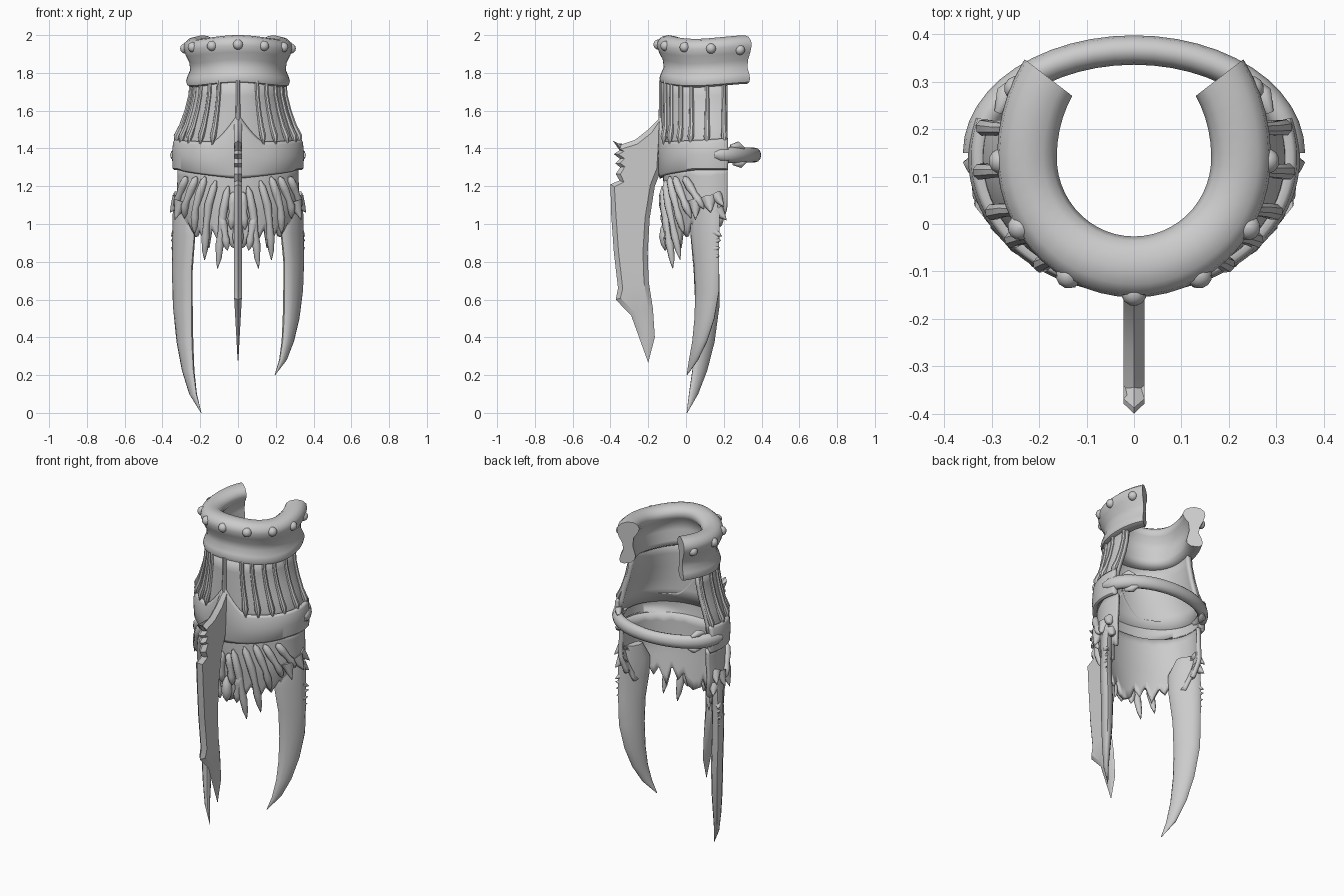
import bpy, bmesh, math
from mathutils import Vector as V

if "Cube" in bpy.data.objects:
    bpy.data.objects.remove(bpy.data.objects["Cube"])

CY = 0.14  # centre of the arm opening in y


def make(name, parts, angle=40, solid=0.0):
    """Join (verts, faces) parts into one smooth-shaded object."""
    vs, fs = [], []
    for v, f in parts:
        o = len(vs)
        vs += v
        fs += [[i + o for i in q] for q in f]
    me = bpy.data.meshes.new(name)
    me.from_pydata(vs, [], fs)
    ob = bpy.data.objects.new(name, me)
    bpy.context.collection.objects.link(ob)
    if solid:
        m = ob.modifiers.new("thickness", 'SOLIDIFY')
        m.thickness, m.offset = solid, -1
    else:
        bm = bmesh.new()
        bm.from_mesh(me)
        bmesh.ops.recalc_face_normals(bm, faces=bm.faces)
        bm.to_mesh(me)
        bm.free()
    bpy.ops.object.select_all(action='DESELECT')
    ob.select_set(True)
    bpy.context.view_layer.objects.active = ob
    bpy.ops.object.shade_smooth_by_angle(angle=math.radians(angle))
    return ob


def loft(rings, closed=True):
    n = len(rings[0])
    vs = [tuple(p) for r in rings for p in r]
    fs = [[j * n + i, j * n + (i + 1) % n, (j + 1) * n + (i + 1) % n, (j + 1) * n + i]
          for j in range(len(rings) - 1) for i in range(n if closed else n - 1)]
    if closed:
        fs += [list(range(n))[::-1], list(range(len(vs) - n, len(vs)))]
    return vs, fs


def oval(c, a, b, n=10):
    return [V(c) + V(a) * math.cos(k * math.tau / n) + V(b) * math.sin(k * math.tau / n) for k in range(n)]


def tube(path, radii, n=8):
    path = [V(p) for p in path]
    rings = []
    for i, p in enumerate(path):
        t = (path[min(i + 1, len(path) - 1)] - path[max(i - 1, 0)]).normalized()
        a = t.cross(V((0.31, 0.94, 0.11))).normalized()
        rings.append(oval(p, a * radii[i], t.cross(a) * radii[i], n))
    return loft(rings)


def around(deg, rx, ry, z):
    """Point on an oval round the arm; 0 degrees is the front."""
    t = math.radians(deg)
    return V((rx * math.sin(t), CY - ry * math.cos(t), z))


def interp(table, x):
    for a, b in zip(table, table[1:]):
        if x <= b[0]:
            f = max(0, (x - a[0]) / (b[0] - a[0]))
            return [p + (q - p) * f for p, q in zip(a[1:], b[1:])]
    return list(table[-1][1:])


def mirror(part):
    return [(-x, y, z) for x, y, z in part[0]], [f[::-1] for f in part[1]]


def both(parts):
    return parts + [mirror(p) for p in parts]


# rolled open collar, its arms drawn out towards the back
PROFILE = [(.163, 1.945), (.172, 1.968), (.192, 1.983), (.228, 1.99), (.262, 1.982), (.284, 1.962), (.289, 1.935), (.278, 1.9),
           (.258, 1.86), (.253, 1.82), (.268, 1.785), (.275, 1.762), (.27, 1.742), (.25, 1.733), (.21, 1.738),
           (.188, 1.755), (.185, 1.78), (.2, 1.84), (.195, 1.89), (.172, 1.92)]
rings = []
for k in range(37):
    d = -127 + 254 * k / 36
    dz = .01 * math.cos(math.radians(d * 8 / 3))
    grow = .05 if abs(d) > 90 else 0
    rings.append([around(d, r, r * 1.02 + grow, z + dz) for r, z in PROFILE])
make("collar", [loft(rings)], 50)

# round studs on the collar
studs = []
for k in range(-4, 5):
    c = around(29.5 * k, .28, .31 if abs(k) == 4 else .286, 1.95 - .007 * abs(k))
    studs.append(tube([c + V((0, 0, .027 * math.cos(i * math.pi / 8))) for i in range(9)],
                      [max(.001, .027 * math.sin(i * math.pi / 8)) for i in range(9)], 12))
make("collar_studs", studs, 60)

# flared sleeve, open at the back
SLEEVE = [(1.37, .325, .27), (1.45, .318, .27), (1.52, .297, .27), (1.6, .27, .27), (1.68, .251, .27), (1.77, .243, .27)]
degs = [-107 + 214 * k / 48 for k in range(49)]
make("sleeve", [loft([[around(d, rx, ry, z) for d in degs] for z, rx, ry in SLEEVE], False)], solid=.025)

# pointed ribs running down the sleeve
ribs = []
for d in (-103, -84, -66, -52, -37, -24, 0, 24, 37, 52, 66, 84, 103):
    pts = []
    for z in (1.76, 1.68, 1.6, 1.52, 1.465, 1.415):
        rx, ry = interp(SLEEVE, z)
        out = .012 if z < 1.5 else .002
        pts.append(around(d, rx + out, ry + out, z))
    ribs.append(tube(pts, [.012, .012, .013, .015, .018, .003], 8))
make("sleeve_ribs", ribs)


# wrist band with a peak and a shallow point in front
def band_row(f, bulge):
    row = []
    for k in range(73):
        d = -107 + 214 * k / 72
        top = 1.435 + .15 * max(0, 1 - abs(d) / 24) ** 1.4 + .02 * (abs(d) / 107) ** 2
        low = 1.24 + .045 * min(1, abs(d) / 70)
        row.append(around(d, .332 + bulge, .277 + bulge * .6, low + (top - low) * f))
    return row


make("wrist_band", [loft([band_row(f, b) for f, b in
                         ((0, .004), (.06, .014), (.5, .018), (.9, .012), (1, .002))], False)], solid=.04)

# clasp bar across the back with small end knots
rings = []
for i in range(25):
    a = math.pi * i / 24
    n = V((.217 * math.cos(a), .33 * math.sin(a), 0)).normalized()
    h = interp([(0, .02), (1, .036), (3, .042), (12, .038)], min(i, 24 - i))[0]
    rings.append(oval((.33 * math.cos(a), .15 + .217 * math.sin(a), 1.365), n * .031, (0, 0, h), 12))
make("back_bar", [loft(rings)])
knots = [tube([(.285, .235, 1.41), (.27, .275, 1.415), (.25, .305, 1.4)], [.01, .022, .008]),
         tube([(.275, .25, 1.32), (.255, .29, 1.318), (.235, .315, 1.33)], [.01, .022, .008])]
make("bar_knots", both(knots), 60)

# ragged hand shell
SHELL = [(.8, .25, .225), (.95, .285, .24), (1.1, .328, .255), (1.2, .322, .26), (1.3, .32, .262)]
EDGE = [(0, .86), (8, .88), (14, .95), (22, .9), (29, .98), (38, .87), (46, .97), (54, .93), (62, 1.01),
        (72, .93), (88, .92), (95, 1.0), (101, .98), (108, 1.08)]
rows = []
for j in range(9):
    row = []
    for k in range(-54, 55):
        lo = interp(EDGE, abs(2 * k))[0]
        z = lo + (1.3 - lo) * j / 8
        rx, ry = interp(SHELL, z)
        row.append(around(2 * k, rx, ry, z))
    rows.append(row)
make("hand_shell", [loft(rows, False)], solid=.025)

# dripping finger-like spikes over the shell: start angle, start z, end angle, end z
drips = []
for d0, z0, d1, z1 in ((4, 1.17, 7, .97), (9, 1.2, 25, .765), (21, 1.23, 43, .81), (32, 1.25, 52, .95),
                       (42, 1.25, 64, 1.03), (56, 1.25, 80, 1.08), (16, 1.05, 12, .86)):
    pts = []
    for f in (0, .08, .3, .55, .7, .88, 1):
        z = z0 + (z1 - z0) * f
        rx, ry = interp(SHELL, z)
        pts.append(around(d0 + (d1 - d0) * f, rx + .007, ry + .007, z))
    drips.append(tube(pts, [.006, .02, .024, .017, .023, .016, .002], 8))
make("shell_drips", both(drips), 50)
make("front_bead", [tube([(0, -.11, z) for z in (1.02, .98, .93, .89, .86)], [.004, .025, .032, .022, .003], 10)], 60)

# curved side claws, the left one longer
CLAW = [(1.14, .29, .11, .06), (1.05, .285, .1, .095), (.95, .287, .1, .094), (.8, .295, .108, .082),
        (.65, .292, .113, .077), (.5, .281, .098, .063), (.38, .264, .073, .047), (.28, .238, .04, .029), (.2, .195, .005, .002)]


def claw(stretch):
    rings = []
    for z, x, y, w in CLAW:
        if z < 1:
            z = 1 - (1 - z) * stretch
        t = min(.034, w * .5)
        rings.append(oval((x, y, z), V((.58, .81, 0)) * w, V((.81, -.58, 0)) * t, 12))
    return loft(rings)


make("right_claw", [claw(1.0)], 50)
make("left_claw", [mirror(claw(1.25))], 50)

# barbs on the claw backs and flared shell corners: base, tip, radius
barbs = []
for b, t, r in (((.33, .155, .955), (.353, .19, .935), .022), ((.33, .155, .91), (.355, .185, .915), .02),
                ((.335, .155, .87), (.353, .18, .875), .018), ((.335, .155, .83), (.35, .178, .83), .016),
                ((.31, .16, 1.15), (.352, .2, 1.09), .035), ((.31, .17, 1.07), (.335, .215, 1.02), .035),
                ((.3, .05, 1.12), (.335, .05, 1.02), .04), ((.31, .12, 1.13), (.36, .13, 1.06), .045)):
    b, t = V(b), V(t)
    barbs.append(tube([b, b.lerp(t, .5), t], [r, r * .55, .001], 8))
make("side_barbs", both(barbs), 50)

# tall front blade, profile in y and z, thinning to the tip
BLADE = [(-.13, 1.57), (-.2, 1.5), (-.27, 1.445), (-.345, 1.42), (-.388, 1.442), (-.352, 1.39), (-.382, 1.37),
         (-.35, 1.345), (-.374, 1.32), (-.348, 1.3), (-.372, 1.265), (-.352, 1.23), (-.4, 1.21), (-.396, 1.05), (-.382, .85),
         (-.36, .66), (-.372, .6), (-.29, .515), (-.245, .39), (-.2, .265), (-.165, .4), (-.175, .55),
         (-.198, .7), (-.203, .85), (-.192, 1.03), (-.165, 1.2), (-.13, 1.29)]
bm = bmesh.new()
for pts in (BLADE, BLADE[::-1]):
    f = bm.faces.new([bm.verts.new((0, y, z)) for y, z in pts])
    f.normal_update()
    bmesh.ops.inset_individual(bm, faces=[f], thickness=.025, depth=.022, use_even_offset=False)
bmesh.ops.remove_doubles(bm, verts=bm.verts, dist=.0005)
for v in bm.verts:
    v.co.x *= min(1, max(.1, (v.co.z - .24) / .4))
bmesh.ops.triangulate(bm, faces=[f for f in bm.faces if len(f.verts) > 4])
bm.verts.index_update()
part = [tuple(v.co) for v in bm.verts], [[v.index for v in f.verts] for f in bm.faces]
bm.free()
make("front_blade", [part], 30)
